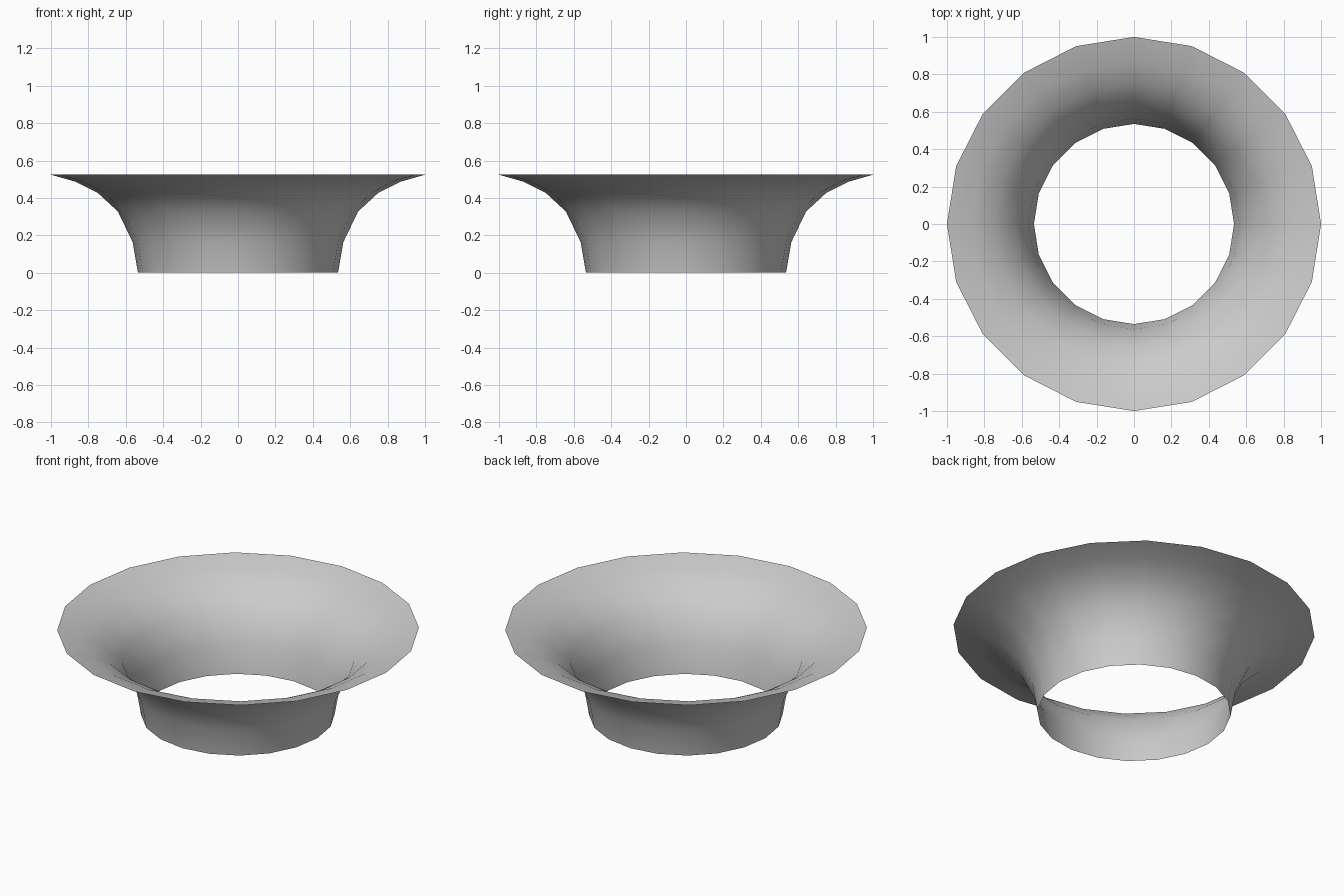
import bpy, bmesh
from math import tau

if "Cube" in bpy.data.objects:
    bpy.data.objects.remove(bpy.data.objects["Cube"])

SIDES = 20
# radius, height from the narrow foot to the wide lip
PROFILE = [(0.535, 0), (0.563, 0.163), (0.642, 0.327),
           (0.749, 0.426), (0.867, 0.486), (1.0, 0.524)]

# flared open collar: one thin sheet, profile spun round z
bm = bmesh.new()
verts = [bm.verts.new((r, 0, z)) for r, z in PROFILE]
edges = [bm.edges.new(pair) for pair in zip(verts, verts[1:])]
bmesh.ops.spin(bm, geom=verts + edges, cent=(0, 0, 0), axis=(0, 0, 1),
               angle=tau, steps=SIDES, use_duplicate=False)
bmesh.ops.remove_doubles(bm, verts=bm.verts, dist=1e-4)
bmesh.ops.recalc_face_normals(bm, faces=bm.faces)

# smooth shading, normals facing outward
bm.normal_update()
face = next(iter(bm.faces))
centre = face.calc_center_median()
if face.normal.x * centre.x + face.normal.y * centre.y < 0:
    bmesh.ops.reverse_faces(bm, faces=bm.faces)
for f in bm.faces:
    f.smooth = True

mesh = bpy.data.meshes.new("flared_collar")
bm.to_mesh(mesh)
bm.free()
bpy.context.collection.objects.link(bpy.data.objects.new("flared_collar", mesh))
